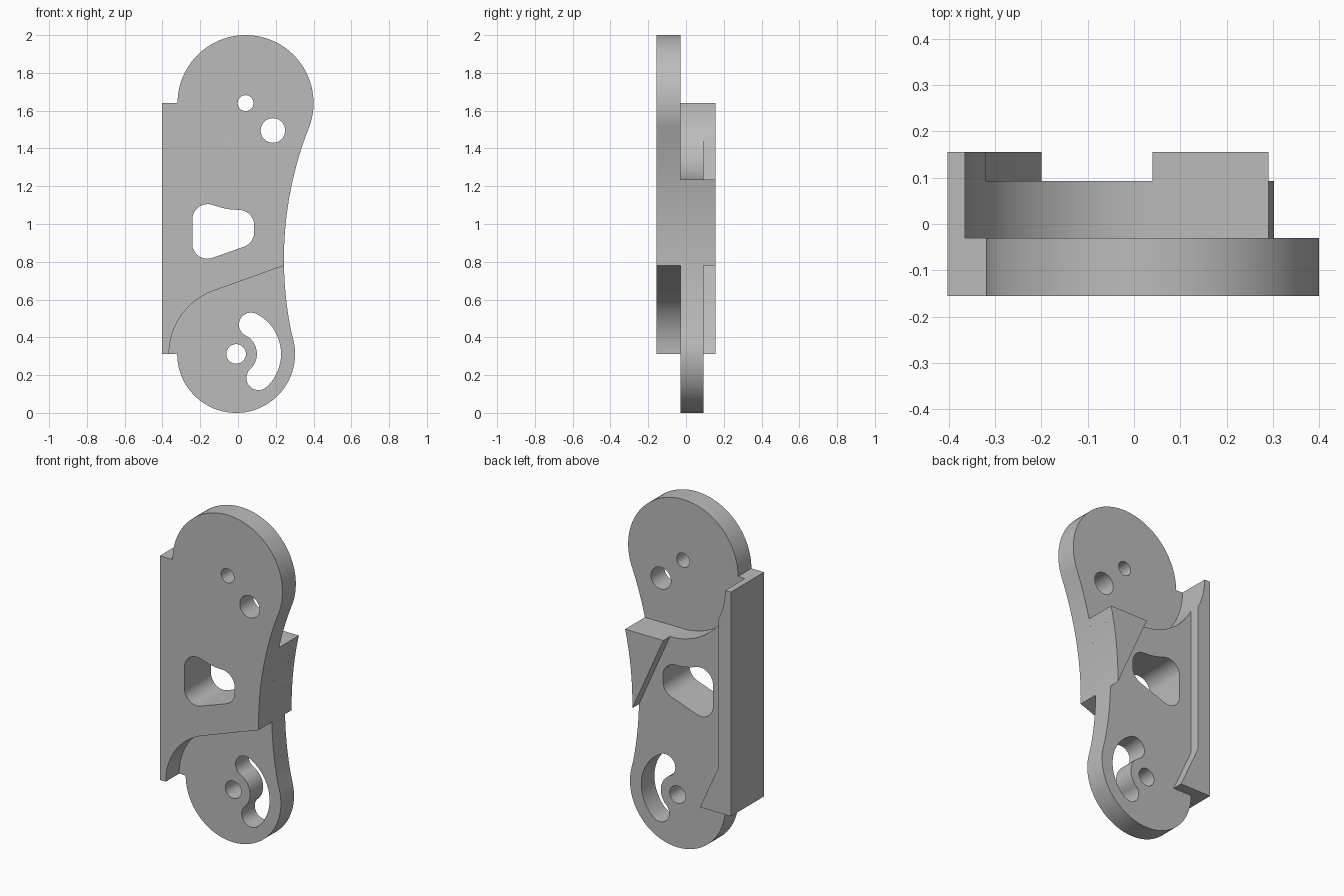
import bpy
import math

cube = bpy.data.objects.get("Cube")
if cube:
    bpy.data.objects.remove(cube, do_unlink=True)

grey = bpy.data.materials.new("plain grey")
grey.use_nodes = True
GREY = (0.5, 0.5, 0.5, 1.0)
grey.diffuse_color = GREY
grey.node_tree.nodes["Principled BSDF"].inputs["Base Color"].default_value = GREY

# Shared layout, in the x-z plane
UP = (0.04, 1.64)            # upper pivot
LOW = (-0.01, 0.312)         # lower pivot
WAIST, WAIST_R = (2.143, 0.813), 1.9   # large concave arc on the right edge
LEFT, BASE, TOP = -0.403, 0.312, 1.64
SHELF = 1.235                # top of the rear layers


def arc(c, r, a0, a1, step=4.0):
    n = max(2, math.ceil(abs(a1 - a0) / step))
    angles = [math.radians(a0 + (a1 - a0) * i / n) for i in range(n + 1)]
    return [(c[0] + r * math.cos(a), c[1] + r * math.sin(a)) for a in angles]


def waist(a0, a1):
    return arc(WAIST, WAIST_R, a0, a1, 1.5)


def hole(c, r):
    return arc(c, r, 0, 348.75, 11.25)


def polar(c, r, a):
    return (c[0] + r * math.cos(math.radians(a)), c[1] + r * math.sin(math.radians(a)))


def plate(name, y0, y1, outline, holes=()):
    """Extrude a flat outline with holes from y0 to y1."""
    cu = bpy.data.curves.new(name, 'CURVE')
    cu.dimensions = '2D'
    cu.fill_mode = 'BOTH'
    cu.extrude = (y1 - y0) / 2
    for pts in (outline, *holes):
        sp = cu.splines.new('POLY')
        sp.points.add(len(pts) - 1)
        for p, (x, z) in zip(sp.points, pts):
            p.co = (x, z, 0, 1)
        sp.use_cyclic_u = True
    ob = bpy.data.objects.new(name, cu)
    bpy.context.collection.objects.link(ob)
    ob.rotation_euler = (math.pi / 2, 0, 0)
    ob.location.y = (y0 + y1) / 2
    bpy.ops.object.select_all(action='DESELECT')
    ob.select_set(True)
    bpy.context.view_layer.objects.active = ob
    bpy.ops.object.convert(target='MESH')
    ob = bpy.context.view_layer.objects.active
    bpy.ops.object.transform_apply(location=True, rotation=True, scale=True)
    # Weld caps to walls and make the normals face outwards
    bpy.ops.object.mode_set(mode='EDIT')
    bpy.ops.mesh.select_all(action='SELECT')
    bpy.ops.mesh.remove_doubles(threshold=0.0001)
    bpy.ops.mesh.normals_make_consistent(inside=False)
    bpy.ops.object.mode_set(mode='OBJECT')
    ob.data.materials.clear()
    ob.data.materials.append(grey)
    bpy.ops.object.shade_smooth_by_angle(angle=math.radians(30))
    return ob


# Rounded window through the front and middle plates
window = (arc((-0.163, 0.895), 0.079, 290, 180, 10)
          + arc((-0.160, 1.023), 0.082, 180, 75, 10)
          + [(-0.10, 1.090), (-0.06, 1.080), (-0.03, 1.076)]
          + arc((0.004, 0.993), 0.082, 90, 0, 10)
          + arc((0.004, 0.957), 0.082, 0, -70, 10))

# Curved slot around the lower pivot
SLOT_R, SLOT_W, A0, A1 = 0.174, 0.064, -47, 63
slot = (arc(LOW, SLOT_R + SLOT_W, A0, A1)
        + arc(polar(LOW, SLOT_R, A1), SLOT_W, A1, A1 + 180, 10)[1:]
        + arc(LOW, SLOT_R - SLOT_W, A1, A0)[1:]
        + arc(polar(LOW, SLOT_R, A0), SLOT_W, A0 + 180, A0 + 360, 10)[1:-1])

# Front plate with the upper round head
plate("front_plate", -0.155, -0.03,
      [(LEFT, BASE)] + arc(LOW, 0.355, 180, 110) + waist(181, 158.5)
      + arc(UP, 0.36, -21.5, 180)[1:] + [(LEFT, TOP)],
      [window, hole(UP, 0.042), hole((0.185, 1.495), 0.065)])

# Middle plate with the lower round head and the concave seat
plate("middle_plate", -0.03, 0.093,
      [(LEFT, BASE)] + arc(LOW, 0.312, 180, 373) + waist(193, 167.17)[1:]
      + arc(UP, UP[1] - SHELF, 270, 180) + [(LEFT, TOP)],
      [window, hole(LOW, 0.052), slot])

# Rail along the left edge of the back
plate("back_rail", 0.093, 0.155,
      [(LEFT, BASE), (-0.20, BASE), (-0.32, 0.575)]
      + arc(UP, UP[1] - SHELF, 207.3, 180) + [(LEFT, TOP)])

# Triangular stop on the right of the back
plate("back_wedge", 0.093, 0.155, [(UP[0], SHELF)] + waist(181, 167.17))
